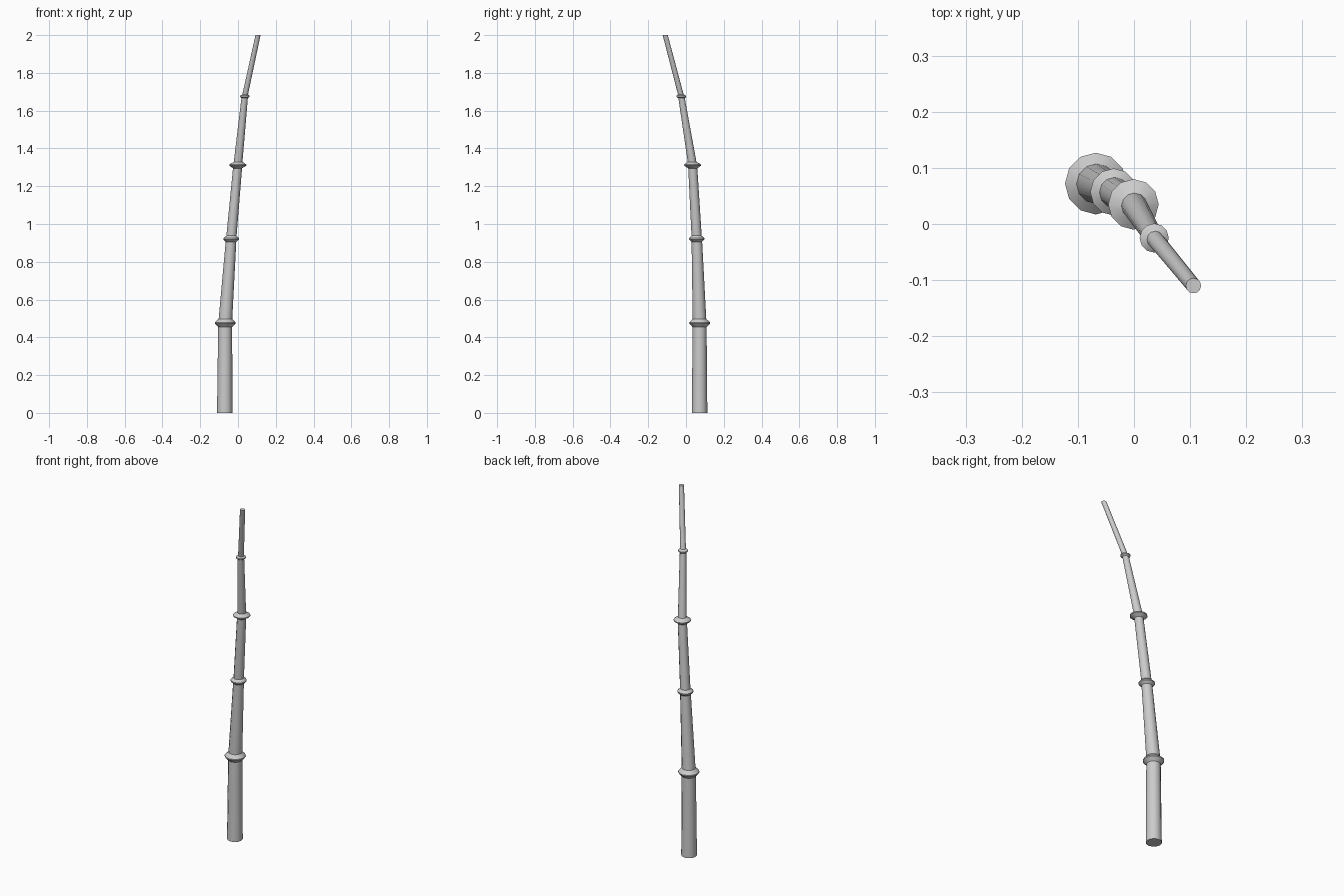
import bpy, bmesh, math

if "Cube" in bpy.data.objects:
    bpy.data.objects.remove(bpy.data.objects["Cube"])

SIDES = 12

# Stations up the stalk: x, y, z, radius below, radius above, ring radius, ring half height
BASE = (-0.07, 0.072, 0.0, 0.041)
NODES = [
    (-0.068, 0.072, 0.476, 0.037, 0.036, 0.055, 0.022),
    (-0.036, 0.057, 0.922, 0.028, 0.027, 0.042, 0.016),
    (-0.001, 0.035, 1.312, 0.024, 0.023, 0.045, 0.017),
    (0.036, -0.025, 1.676, 0.017, 0.015, 0.026, 0.010),
]
TIP = (0.106, -0.11, 2.0, 0.0135)


def along(a, b, dz):
    """Point dz above a on the line from a to b."""
    t = dz / (b[2] - a[2])
    return [a[i] + (b[i] - a[i]) * t for i in range(3)]


# Cross-sections of the whole stalk: each joint flares to a ring and back
sections = [BASE]
path = [BASE] + NODES + [TIP]
for i, node in enumerate(NODES, start=1):
    x, y, z, r_low, r_high, r_ring, h = node
    sections.append((*along(node, path[i - 1], -h), r_low))
    sections.append((x, y, z - 0.003, r_ring))
    sections.append((x, y, z + 0.003, r_ring))
    sections.append((*along(node, path[i + 1], h), r_high))
sections.append(TIP)

# Skin the sections
bm = bmesh.new()
loops = []
for x, y, z, r in sections:
    loops.append([bm.verts.new((x + r * math.cos(2 * math.pi * k / SIDES),
                                y + r * math.sin(2 * math.pi * k / SIDES), z))
                  for k in range(SIDES)])
for lo, hi in zip(loops, loops[1:]):
    for k in range(SIDES):
        n = (k + 1) % SIDES
        bm.faces.new((lo[k], lo[n], hi[n], hi[k]))

# End caps
bm.faces.new(loops[0][::-1])
bm.faces.new(loops[-1])

mesh = bpy.data.meshes.new("bamboo_stalk")
bm.to_mesh(mesh)
bm.free()
stalk = bpy.data.objects.new("bamboo_stalk", mesh)
bpy.context.collection.objects.link(stalk)
bpy.context.view_layer.objects.active = stalk
stalk.select_set(True)
bpy.ops.object.shade_smooth_by_angle(angle=math.radians(35))
